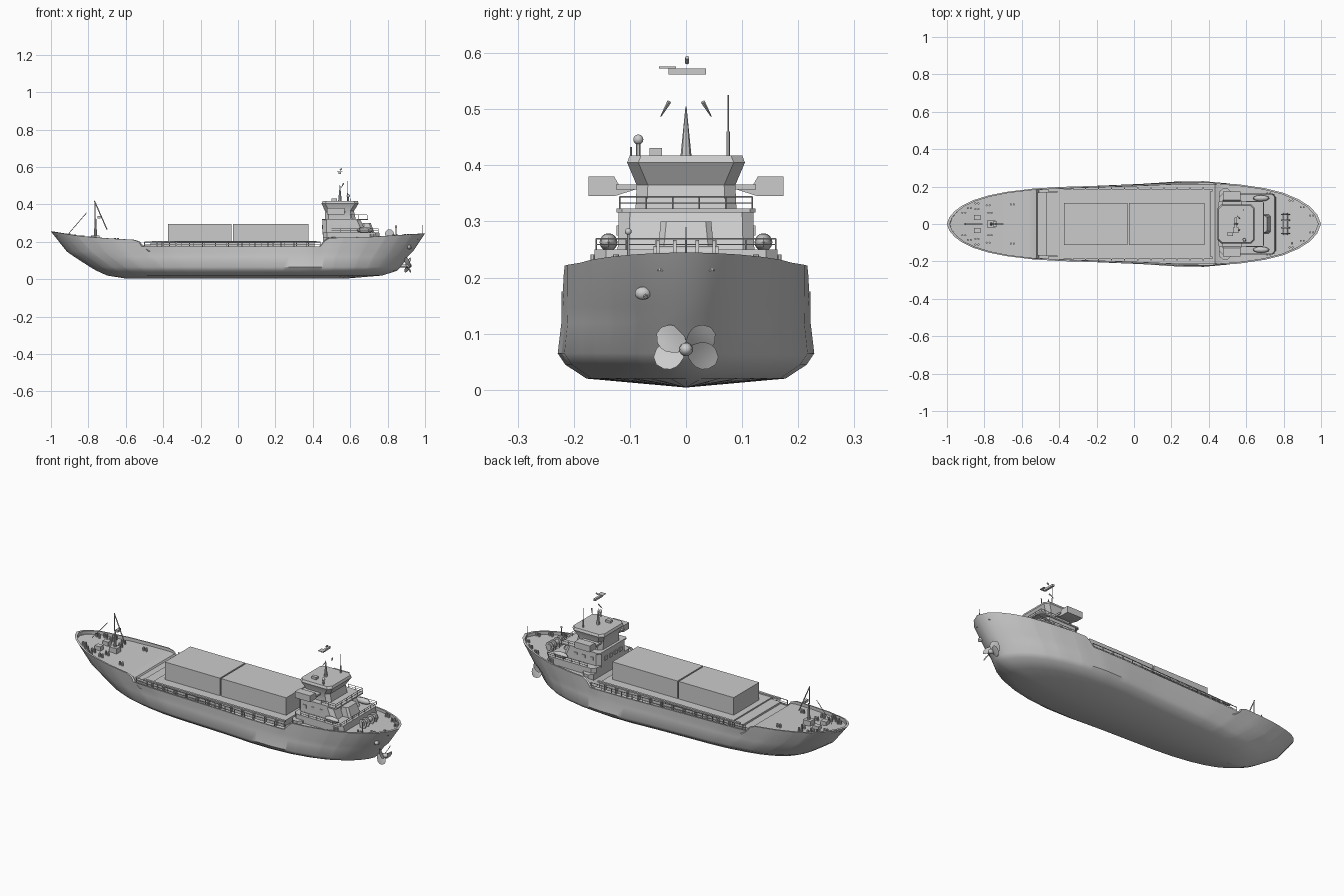
import bpy, bmesh, math
from mathutils import Vector, Matrix

if "Cube" in bpy.data.objects:
    bpy.data.objects.remove(bpy.data.objects["Cube"])


def lerp(table, x):
    for (x0, a), (x1, b) in zip(table, table[1:]):
        if x <= x1:
            return a + (b - a) * max(0, x - x0) / (x1 - x0)
    return table[-1][1]


def finish(name, bm, angle=35):
    bmesh.ops.remove_doubles(bm, verts=bm.verts, dist=1e-5)
    bmesh.ops.recalc_face_normals(bm, faces=bm.faces)
    me = bpy.data.meshes.new(name)
    bm.to_mesh(me)
    bm.free()
    ob = bpy.data.objects.new(name, me)
    bpy.context.collection.objects.link(ob)
    bpy.ops.object.select_all(action='DESELECT')
    ob.select_set(True)
    bpy.context.view_layer.objects.active = ob
    bpy.ops.object.shade_smooth_by_angle(angle=math.radians(angle))
    return ob


def box(bm, x0, x1, y0, y1, z0, z1):
    m = Matrix.Translation(((x0+x1)/2, (y0+y1)/2, (z0+z1)/2)) @ Matrix.Diagonal((x1-x0, y1-y0, z1-z0, 1))
    bmesh.ops.create_cube(bm, size=1, matrix=m)


def rod(bm, p, q, r, r2=None, n=6):
    p, q = Vector(p), Vector(q)
    d = q - p
    m = Matrix.Translation((p+q)/2) @ d.to_track_quat('Z', 'Y').to_matrix().to_4x4()
    bmesh.ops.create_cone(bm, cap_ends=True, segments=n, radius1=r, radius2=r if r2 is None else r2,
                          depth=d.length, matrix=m)


def ball(bm, p, r, scale=(1, 1, 1)):
    m = Matrix.Translation(p) @ Matrix.Diagonal((*scale, 1))
    bmesh.ops.create_uvsphere(bm, u_segments=12, v_segments=8, radius=r, matrix=m)


def loft(bm, rings):
    rows = [[bm.verts.new(p) for p in ring] for ring in rings]
    n = len(rows[0])
    for a, b in zip(rows, rows[1:]):
        for i in range(n):
            bm.faces.new((a[i], a[(i+1) % n], b[(i+1) % n], b[i]))
    bm.faces.new(rows[0])
    bm.faces.new(rows[-1])


def tier(bm, levels, c=0.02):
    # stacked plan outlines with cut corners: (z, x0, x1, half width)
    loft(bm, [[(x0+c, -w, z), (x1-c, -w, z), (x1, c-w, z), (x1, w-c, z),
               (x1-c, w, z), (x0+c, w, z), (x0, w-c, z), (x0, c-w, z)] for z, x0, x1, w in levels])


def railing(bm, pts, h, step=0.05, r=0.0014):
    # top and middle rail with evenly spaced posts
    for a, b in zip(pts, pts[1:]):
        a, b = Vector(a), Vector(b)
        up = Vector((0, 0, h))
        rod(bm, a+up, b+up, r)
        rod(bm, a+up/2, b+up/2, r*0.7)
        n = max(1, round((b-a).length / step))
        for i in range(n+1):
            p = a.lerp(b, i/n)
            rod(bm, p, p+up, r)


# hull: waterlines lofted from stem to stern
PLAN = [(0, 0), (.006, .035), (.02, .068), (.04, .098), (.07, .127), (.11, .152), (.16, .172),
        (.23, .189), (.3, .198), (.5, .21), (.62, .221), (.7, .222), (.78, .212), (.85, .191),
        (.9, .166), (.94, .132), (.97, .094), (.99, .05), (1, 0)]
SHEER = [(-1, .255), (-.85, .231), (-.7, .219), (-.56, .211), (-.53, .2), (-.515, .175), (.44, .175),
         (.465, .205), (.49, .221), (.7, .226), (1, .245)]
DROP = [(-1, .02), (-.56, .016), (-.5, .008), (.43, .008), (.5, .012), (1, .018)]
LEVELS = [(.148, -.915, .935, 1.0, 1.05), (.12, -.875, .907, 1.0, 1.1), (.065, -.79, .87, 1.03, 1.15),
          (.045, -.755, .85, .97, 1.2), (.02, -.7, .77, .8, 1.25), (.004, -.6, .58, 0, 1)]
us = sorted({u for u, _ in PLAN} | {(x+1)/2 for x, _ in SHEER} | {i/28 for i in range(29)})
rings = []
for u in us:
    x, w = 2*u-1, lerp(PLAN, u)
    z = lerp(SHEER, x)
    half = [(x*.985, w*.965, z-lerp(DROP, x)), (x*.985, w*.965, z), (x, w, z)]
    half += [(a+(b-a)*u, .222*k*(w/.222)**p, h) for h, a, b, k, p in LEVELS]
    rings.append(half + [(a, -b, c) for a, b, c in reversed(half[:-1])])
bm = bmesh.new()
rows = [[bm.verts.new(p) for p in r] for r in rings]
for a, b in zip(rows, rows[1:]):
    for i in range(len(a)):
        j = (i+1) % len(a)
        bm.faces.new((a[i], a[j], b[j], b[i]))
bmesh.ops.dissolve_degenerate(bm, dist=1e-6, edges=bm.edges)
finish("hull", bm, 40)

# hatch coaming with forward steps and rim
bm = bmesh.new()
box(bm, -.41, .41, -.18, .18, .16, .197)
box(bm, -.47, -.41, -.17, .17, .16, .19)
box(bm, -.53, -.47, -.168, .168, .16, .18)
for s in (-1, 1):
    box(bm, -.46, .42, s*.18-.006, s*.18+.006, .196, .204)
finish("hatch_coaming", bm)

# hatch cargo blocks
for name, x0, x1 in (("cargo_forward", -.375, -.034), ("cargo_aft", -.026, .378)):
    bm = bmesh.new()
    box(bm, x0, x1, -.113, .113, .19, .295)
    finish(name, bm)

# side deck rails and posts
bm = bmesh.new()
for s in (-1, 1):
    side = [(x, s*(lerp(PLAN, (x+1)/2)-.007), .17) for x in (-.5, -.3, 0, .25, .44)]
    railing(bm, side, .03, .06, .0022)
    for i in range(12):
        x = -.4+i*.07
        box(bm, x-.003, x+.003, s*.188-.008, s*.188+.008, .165, .198)
finish("side_rails", bm)

# deckhouse tiers
bm = bmesh.new()
tier(bm, [(.16, .455, .52, .19), (.225, .455, .52, .19)])
tier(bm, [(.2, .455, .76, .163), (.25, .455, .755, .163)])
tier(bm, [(.24, .453, .69, .122), (.318, .453, .655, .12)])
tier(bm, [(.316, .45, .695, .124), (.323, .45, .695, .124)], .01)
finish("deckhouse", bm, 30)

# wheelhouse flaring outward to the roof
bm = bmesh.new()
tier(bm, [(.32, .465, .63, .09), (.365, .465, .62, .088), (.405, .447, .645, .105), (.418, .452, .64, .1)])
finish("wheelhouse", bm, 30)

# bridge wings
bm = bmesh.new()
box(bm, .47, .575, -.125, .125, .357, .366)
for s in (-1, 1):
    sec = [(.09, .357), (.128, .345), (.174, .345), (.174, .38), (.128, .38), (.12, .366)]
    loft(bm, [[(x, s*y, z) for y, z in sec] for x in (.475, .57)])
finish("bridge_wings", bm)

# square front windows and side windows
bm = bmesh.new()
for y in (-.065, -.022, .022, .065):
    box(bm, .448, .456, y-.011, y+.011, .268, .29)
for s in (-1, 1):
    for x in (.5, .55, .6):
        box(bm, x-.01, x+.01, s*.121-.003, s*.121+.003, .275, .293)
finish("windows", bm)

# aft house railings
bm = bmesh.new()
for hw, x0, x1, z, h in ((.118, .6, .69, .322, .022), (.16, .5, .75, .249, .02)):
    railing(bm, [(x0, -hw, z), (x1, -hw, z), (x1, hw, z), (x0, hw, z)], h)
finish("house_railings", bm)

# funnel casing and boat on the aft deck
bm = bmesh.new()
for s in (-1, 1):
    ball(bm, (.68, s*.138, .263), .02, (2.2, .8, .8))
tier(bm, [(.25, .66, .73, .05), (.3, .665, .71, .045)], .01)
finish("aft_deck_equipment", bm)

# main mast, radar scanner and antennas
bm = bmesh.new()
rod(bm, (.545, 0, .415), (.545, 0, .505), .01, .001, 8)
box(bm, .538, .55, -.031, .036, .562, .573)
box(bm, .53, .56, -.048, -.018, .573, .576)
rod(bm, (.545, .002, .583), (.555, .002, .592), .004)
for s in (-1, 1):
    rod(bm, (.55, s*.045, .487), (.565, s*.03, .513), .001, .004)
rod(bm, (.585, .075, .415), (.585, .075, .46), .003)
rod(bm, (.585, .075, .46), (.585, .075, .525), .0012)
rod(bm, (.59, -.085, .415), (.59, -.085, .44), .004)
ball(bm, (.59, -.085, .446), .009)
rod(bm, (.6, -.098, .415), (.6, -.098, .433), .002)
box(bm, .5, .53, -.065, -.043, .417, .431)
finish("main_mast_and_antennas", bm)

# foremast with derrick and forestay
bm = bmesh.new()
rod(bm, (-.762, 0, .2), (-.762, 0, .325), .01, .004, 8)
box(bm, -.785, -.74, -.02, .02, .2, .235)
rod(bm, (-.768, 0, .42), (-.7, 0, .265), .003)
rod(bm, (-.765, 0, .32), (-.765, 0, .415), .0025)
rod(bm, (-.81, 0, .355), (-.905, 0, .245), .0018)
box(bm, -.75, -.735, -.015, .015, .325, .338)
finish("foremast", bm)

# bollards and deck fittings
bm = bmesh.new()
spots = [(-.91, .06), (-.88, .085), (-.84, .08), (-.84, .11), (-.78, .1), (-.77, .06), (-.65, .105)]
for x, y in spots:
    for s in (-1, 1):
        z = lerp(SHEER, x)-.02
        for d in (-.008, .008):
            rod(bm, (x+d, s*y, z), (x+d, s*y, z+.024), .0055, n=8)
for x, y in ((.72, .165), (.84, .125), (.9, .09), (.95, .045)):
    for s in (-1, 1):
        for d in (-.008, .008):
            rod(bm, (x+d, s*y, .212), (x+d, s*y, .241), .0055, n=8)
for s in (-1, 1):
    box(bm, -.855, -.82, s*.035-.014, s*.035+.014, .205, .235)
finish("bollards", bm)

# stern mooring winch
bm = bmesh.new()
rod(bm, (.81, -.058, .243), (.81, .058, .243), .013, n=14)
for y in (-.05, -.02, .02, .05):
    rod(bm, (.81, y-.003, .243), (.81, y+.003, .243), .024, n=16)
    box(bm, .795, .825, y-.004, y+.004, .205, .24)
finish("stern_winch", bm)

# flagstaffs at the stern
bm = bmesh.new()
rod(bm, (.845, -.103, .21), (.845, -.103, .278), .0025)
ball(bm, (.845, -.103, .282), .006)
rod(bm, (.985, 0, .225), (.985, 0, .29), .002, .001)
finish("stern_poles", bm)

# propeller: shaft, hub and broad twisted blades
bm = bmesh.new()
rod(bm, (.84, 0, .072), (.91, 0, .072), .008, n=10)
ball(bm, (.912, 0, .072), .012, (1.4, 1, 1))
for deg in (35, 145, 200, 340):
    a = math.radians(deg)
    grid = []
    for i in range(6):
        t = i/5
        wid = .007+.02*math.sin(math.pi*min(t*.8+.1, 1))
        if i == 5:
            wid = .008
        row = []
        for j in (-1, -.5, 0, .5, 1):
            r, v = .008+.051*t, j*wid
            row.append(bm.verts.new((.905+v*(.9-.5*t)+.006*t, r*math.cos(a)-v*math.sin(a)*.9,
                                     .072+r*math.sin(a)+v*math.cos(a)*.9)))
        grid.append(row)
    for p, q in zip(grid, grid[1:]):
        for j in range(4):
            bm.faces.new((p[j], p[j+1], q[j+1], q[j]))
finish("propeller", bm, 60)

# stern anchor
bm = bmesh.new()
ball(bm, (.915, -.077, .172), .013, (.8, 1.1, .9))
rod(bm, (.9, -.077, .185), (.925, -.072, .165), .004)
finish("stern_anchor", bm)
